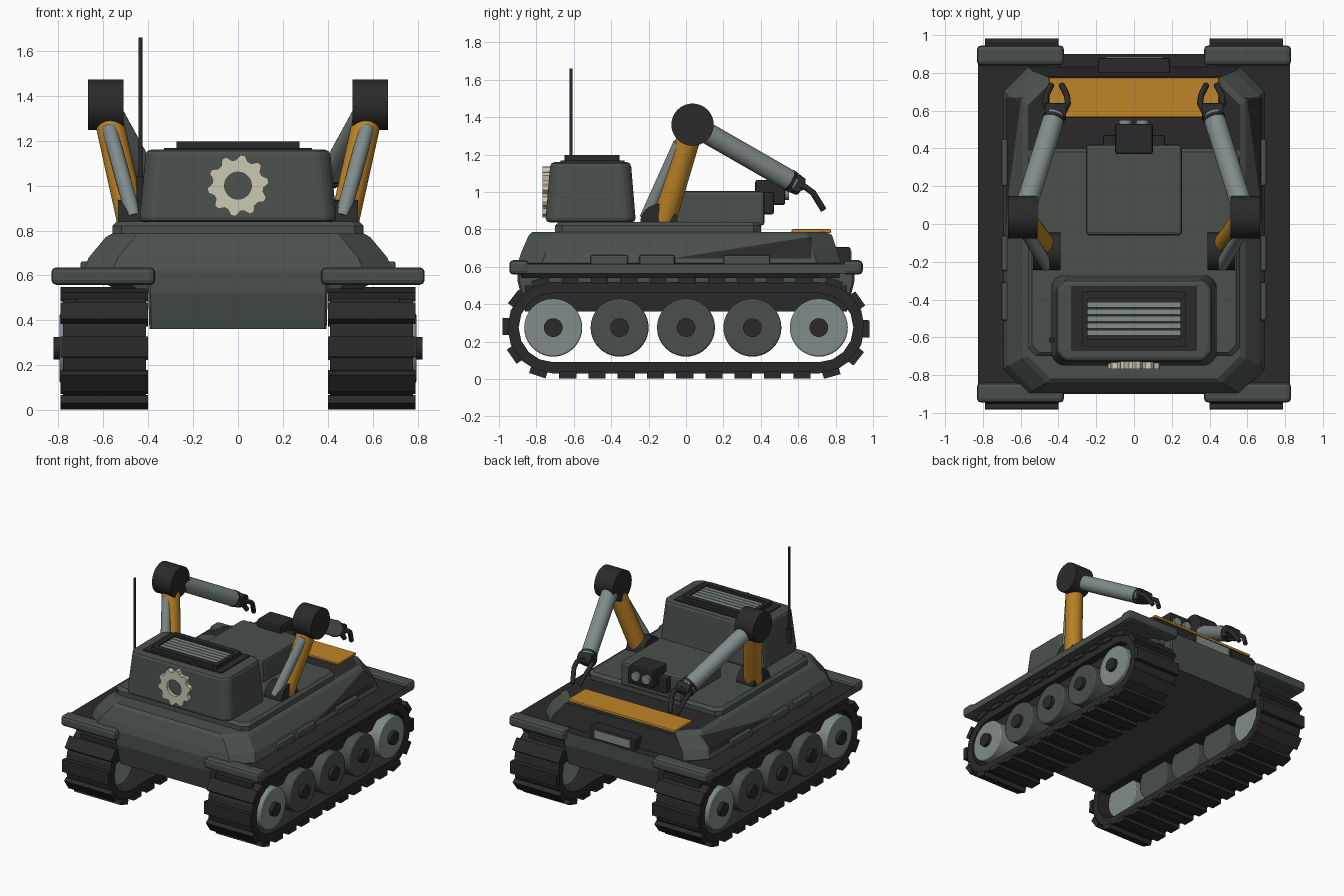
import bpy, bmesh
from math import pi, sin, cos, radians
from mathutils import Vector, Matrix

cube = bpy.data.objects.get("Cube")
if cube:
    bpy.data.objects.remove(cube)


def material(name, rgb):
    m = bpy.data.materials.new(name)
    m.use_nodes = True
    m.diffuse_color = (*rgb, 1)
    m.node_tree.nodes["Principled BSDF"].inputs["Base Color"].default_value = (*rgb, 1)
    return m


GREEN = material("grey green paint", (0.068, 0.08, 0.071))
DARK = material("dark rubber", (0.023, 0.023, 0.024))
GREY = material("light grey metal", (0.22, 0.26, 0.26))
ORANGE = material("orange paint", (0.52, 0.235, 0.02))
CREAM = material("cream paint", (0.6, 0.58, 0.45))


def finish(name, bm, mats, bevel=0, smooth=False, rule=None):
    bmesh.ops.recalc_face_normals(bm, faces=bm.faces)
    bm.normal_update()
    if rule:
        for f in bm.faces:
            f.material_index = int(rule(f.calc_center_median(), f.normal))
    me = bpy.data.meshes.new(name)
    bm.to_mesh(me)
    bm.free()
    for m in mats:
        me.materials.append(m)
    ob = bpy.data.objects.new(name, me)
    bpy.context.collection.objects.link(ob)
    if smooth:
        me.shade_smooth()
        me.set_sharp_from_angle(angle=radians(40))
    if bevel:
        mod = ob.modifiers.new("soft edges", 'BEVEL')
        mod.width, mod.segments = bevel, 2
        mod.limit_method, mod.angle_limit = 'ANGLE', radians(25)
    return ob


def loft_mesh(rings):
    # each ring: half width, y start, y end, z, corner chamfer
    bm = bmesh.new()
    loops = []
    for w, y0, y1, z, c in rings:
        pts = [(w - c, y0), (w, y0 + c), (w, y1 - c), (w - c, y1),
               (c - w, y1), (-w, y1 - c), (-w, y0 + c), (c - w, y0)]
        loops.append([bm.verts.new((x, y, z)) for x, y in pts])
    for a, b in zip(loops, loops[1:]):
        for i in range(8):
            j = (i + 1) % 8
            bm.faces.new((a[i], a[j], b[j], b[i]))
    bm.faces.new(loops[0])
    bm.faces.new(loops[-1])
    return bm


def box(name, x, y, z, mat, bevel=0):
    bm = bmesh.new()
    bmesh.ops.create_cube(bm, size=1)
    for v in bm.verts:
        v.co = [r[0] if c < 0 else r[1] for c, r in zip(v.co, (x, y, z))]
    return finish(name, bm, [mat], bevel)


def rod(name, a, b, r, mat, r2=None, sides=32, bevel=0):
    a, b = Vector(a), Vector(b)
    bm = bmesh.new()
    turn = (b - a).to_track_quat('Z', 'Y').to_matrix().to_4x4()
    bmesh.ops.create_cone(bm, cap_ends=True, segments=sides, radius1=r,
                          radius2=r if r2 is None else r2, depth=(b - a).length,
                          matrix=Matrix.Translation((a + b) / 2) @ turn)
    return finish(name, bm, [mat], bevel, True)


def tube(name, points, r, mat):
    cu = bpy.data.curves.new(name, 'CURVE')
    cu.dimensions, cu.bevel_depth, cu.bevel_resolution = '3D', r, 2
    cu.use_fill_caps = True
    sp = cu.splines.new('POLY')
    sp.points.add(len(points) - 1)
    for p, q in zip(sp.points, points):
        p.co = (*q, 1)
    cu.materials.append(mat)
    bpy.context.collection.objects.link(bpy.data.objects.new(name, cu))


# Lower hull, with a dark nose shelf
finish("lower_hull", loft_mesh([(0.395, -0.86, 0.86, 0.36, 0.01), (0.4, -0.9, 0.9, 0.52, 0.01),
                                (0.4, -0.9, 0.9, 0.62, 0.01)]),
       [GREEN, DARK], rule=lambda c, n: n.z > 0.7)

# Upper hull, with dark side wedges and a dark front deck
bm = loft_mesh([(0.55, -0.88, 0.82, 0.54, 0.1), (0.69, -0.9, 0.83, 0.62, 0.13),
                (0.665, -0.88, 0.81, 0.68, 0.13), (0.59, -0.84, 0.78, 0.77, 0.13),
                (0.56, -0.82, 0.75, 0.787, 0.12)])
wedge_point, wedge_normal = Vector((0, -0.07, 0.645)), Vector((0, -0.12, 0.76))
for co, no in ((wedge_point, wedge_normal), (wedge_point, (0, 0, 1)),
               ((0, 0.67, 0), (0, 1, 0)), ((0, 0.39, 0), (0, 1, 0))):
    bmesh.ops.bisect_plane(bm, geom=bm.verts[:] + bm.edges[:] + bm.faces[:],
                           plane_co=co, plane_no=no)


def hull_rule(c, n):
    wedge = (abs(n.x) > 0.5 and c.z > 0.645 and c.y < 0.67
             and (c - wedge_point).dot(wedge_normal) < 0)
    deck = n.z > 0.95 and c.y > 0.39
    nose = n.y > 0.3 and abs(n.x) < 0.2 and c.z > 0.6
    return wedge or deck or nose


finish("upper_hull", bm, [GREEN, DARK], rule=hull_rule)

# Deck plate, rear housing and central cover
finish("deck_plate", loft_mesh([(0.56, -0.7, 0.4, 0.78, 0.04), (0.56, -0.7, 0.4, 0.82, 0.04),
                                (0.54, -0.68, 0.38, 0.84, 0.04)]), [GREEN])
finish("rear_housing", loft_mesh([(0.44, -0.752, -0.268, 0.838, 0.045),
                                  (0.41, -0.725, -0.295, 1.16, 0.045)]), [GREEN], 0.022)
box("central_cover", (-0.255, 0.255), (-0.06, 0.42), (0.82, 1.005), GREEN, 0.018)

# Roof vent with slats
box("vent_base", (-0.33, 0.33), (-0.67, -0.33), (1.15, 1.168), DARK)
for s in (-1, 1):
    box("vent_frame_end", sorted((s * 0.245, s * 0.275)), (-0.645, -0.36), (1.15, 1.197), DARK)
    y = -0.5025 + s * 0.1275
    box("vent_frame_side", (-0.25, 0.25), (y - 0.02, y + 0.02), (1.15, 1.197), DARK)
for i in range(5):
    y = -0.575 + i * 0.037
    box("vent_slat", (-0.245, 0.245), (y - 0.015, y + 0.015), (1.16, 1.187), GREY)

# Gear emblem on the housing
bm = bmesh.new()
rows = []
for i in range(40):
    a = 2 * pi * (i + 0.5) / 40
    r = 0.137 if i % 4 < 2 else 0.115
    rows.append([bm.verts.new((q * cos(a), y, 1.0 + q * sin(a)))
                 for q, y in ((0.06, -0.768), (r, -0.768), (r, -0.72), (0.06, -0.72))])
for i, a in enumerate(rows):
    b = rows[(i + 1) % len(rows)]
    for k in range(4):
        bm.faces.new((a[k], a[(k + 1) % 4], b[(k + 1) % 4], b[k]))
finish("gear_emblem", bm, [CREAM])

# Antenna
rod("antenna", (-0.435, -0.615, 0.95), (-0.435, -0.615, 1.66), 0.009, DARK, sides=10)
rod("antenna_base", (-0.435, -0.615, 0.93), (-0.435, -0.615, 1.04), 0.017, DARK, sides=12)

# Sensor head
box("sensor_mount", (-0.165, 0.165), (0.37, 0.47), (0.88, 1.0), DARK, 0.012)
box("sensor_head", (-0.1, 0.1), (0.37, 0.53), (0.93, 1.065), DARK, 0.012)
for s in (-1, 1):
    rod("sensor_lens", (s * 0.045, 0.5, 0.99), (s * 0.045, 0.55, 0.99), 0.034, GREY, sides=20)

# Orange front plate and headlight
box("front_plate", (-0.45, 0.45), (0.565, 0.775), (0.78, 0.801), ORANGE, 0.006)
box("headlight_box", (-0.19, 0.19), (0.78, 0.88), (0.61, 0.705), DARK, 0.01)
box("headlight_lens", (-0.15, 0.15), (0.87, 0.886), (0.628, 0.688), GREY)

for s in (-1, 1):
    def span(a, b):
        return sorted((s * a, s * b))

    # Fender with dark top, corner guards and small side boxes
    fender = box("fender", span(0.45, 0.825), (-0.9, 0.9), (0.565, 0.615), GREEN)
    fender.data.materials.append(DARK)
    for f in fender.data.polygons:
        f.material_index = int(f.normal.z > 0.9)
    for e in (-1, 1):
        box("corner_guard", span(0.37, 0.832), sorted((e * 0.84, e * 0.945)), (0.558, 0.636),
            GREEN, 0.022)
    for y0, y1 in ((-0.51, -0.31), (-0.25, -0.06), (0.2, 0.45)):
        box("side_box", span(0.62, 0.702), (y0, y1), (0.61, 0.663), GREEN, 0.01)

    # Track belt with pads around a stadium path
    half, radius, mid = 0.71, 0.245, 0.275
    path = []
    for e in (1, -1):
        for i in range(9):
            a = pi * i / 8 - pi / 2
            path.append((e * (half + radius * cos(a)), mid + e * radius * sin(a), e * cos(a), e * sin(a)))
    bm = bmesh.new()
    rows = []
    for y, z, ny, nz in path:
        rows.append([bm.verts.new((s * x, y - ny * d, z - nz * d))
                     for x, d in ((0.41, 0), (0.78, 0), (0.78, 0.06), (0.41, 0.06))])
    for i, a in enumerate(rows):
        b = rows[(i + 1) % len(rows)]
        for k in range(4):
            bm.faces.new((a[k], a[(k + 1) % 4], b[(k + 1) % 4], b[k]))
    finish("track_belt", bm, [DARK])
    bm = bmesh.new()
    arc, count = pi * radius, 28
    total = 2 * (2 * half + arc)
    for i in range(count):
        d = (i + 0.5) * total / count
        e = 1 if d < total / 2 else -1
        d = d % (total / 2)
        a = 0 if d < 2 * half else (d - 2 * half) / radius
        y = -half + min(d, 2 * half) + (radius + 0.008) * sin(a)
        z = -(radius + 0.008) * cos(a)
        bmesh.ops.create_cube(bm, size=1, matrix=Matrix.Translation((s * 0.595, e * y, mid + e * z))
                              @ Matrix.Rotation(a, 4, 'X') @ Matrix.Diagonal((0.39, 0.092, 0.036, 1)))
    finish("track_pads", bm, [DARK])
    box("track_guide", span(0.41, 0.72), (-0.86, 0.86), (0.36, 0.5), DARK)

    # Road wheels and hubs
    for i in range(-2, 3):
        y = i * 0.355
        paint = GREY if abs(i) == 2 else GREEN
        rod("wheel", (s * 0.48, y, mid), (s * 0.795, y, mid), 0.155, paint, sides=40, bevel=0.008)
        rod("hub", (s * 0.7, y, mid), (s * 0.822, y, mid), 0.05, DARK, sides=24)

    # Arm: mount, upper arm, piston, elbow, forearm
    rod("arm_mount", (s * 0.39, -0.145, 0.835), (s * 0.535, -0.145, 0.835), 0.1, DARK)
    elbow, wrist = Vector((s * 0.59, 0.035, 1.36)), Vector((s * 0.42, 0.575, 1.05))
    rod("upper_arm", (s * 0.475, -0.12, 0.84), elbow, 0.064, ORANGE)
    rod("arm_piston", (s * 0.465, -0.215, 0.86), (s * 0.575, -0.035, 1.26), 0.034, GREY, sides=20)
    rod("elbow", (s * 0.51, 0.035, 1.36), (s * 0.668, 0.035, 1.36), 0.113, DARK, sides=40)
    rod("forearm", elbow, wrist, 0.057, GREY)

    # Wrist and two-finger claw
    reach = (wrist - elbow).normalized()
    rod("wrist", wrist - reach * 0.03, wrist + reach * 0.045, 0.06, DARK, r2=0.05, sides=20)
    rod("wrist_pivot", (s * 0.36, 0.595, 1.045), (s * 0.47, 0.595, 1.045), 0.045, DARK, sides=20)
    for e in (-1, 1):
        x = s * 0.41
        tube("claw_finger", [(x + e * 0.03, 0.58, 1.045), (x + e * 0.06, 0.64, 1.025),
                             (x + e * 0.055, 0.68, 0.995), (x + e * 0.028, 0.735, 0.905)], 0.017, DARK)
